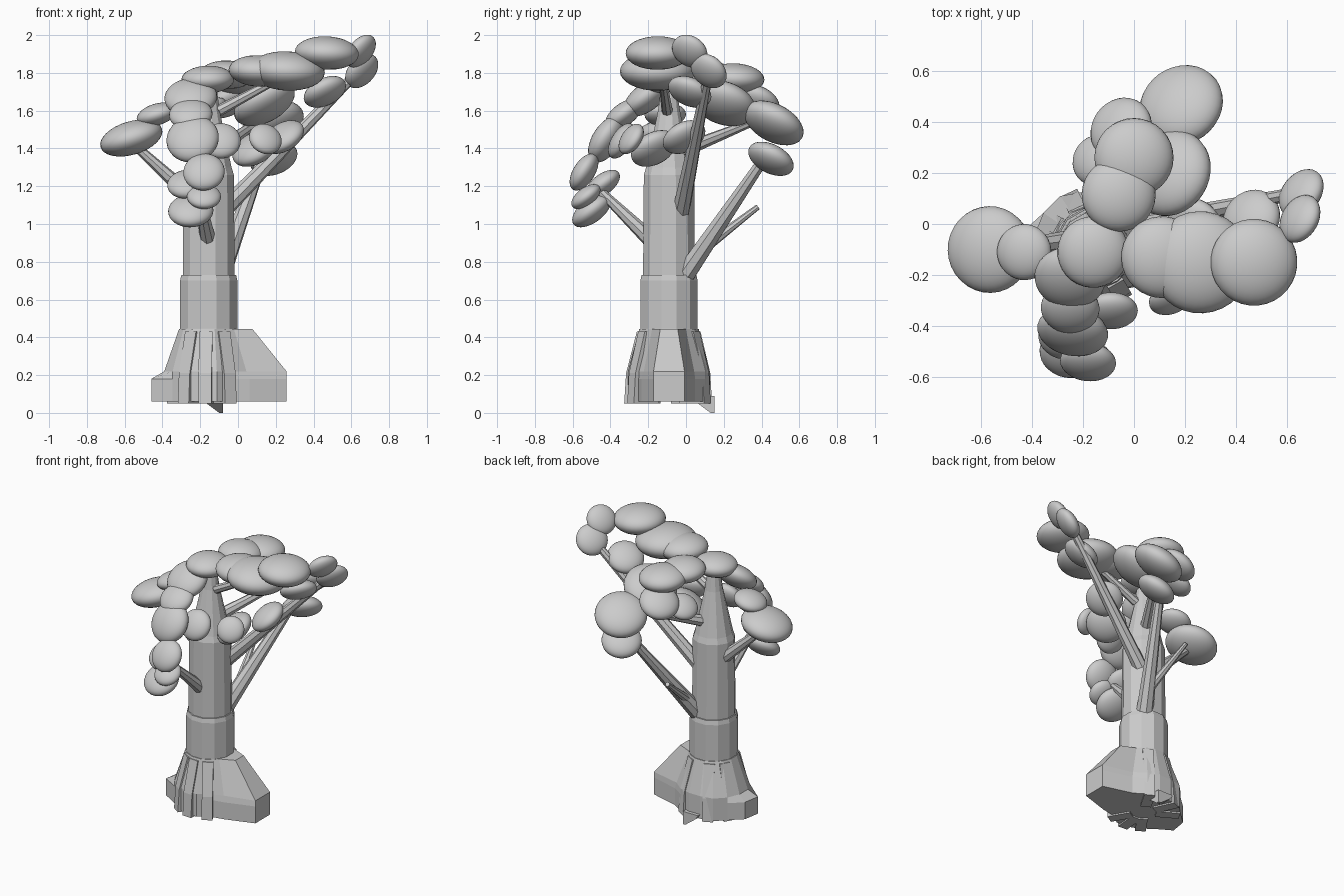
import bpy, bmesh, math
from mathutils import Vector

if "Cube" in bpy.data.objects:
    bpy.data.objects.remove(bpy.data.objects["Cube"])

AXIS = Vector((-.155, -.09, 0))  # trunk axis


def loft(name, rings):
    """Skin a closed solid through equal-length rings of points."""
    bm = bmesh.new()
    vs = [[bm.verts.new(p) for p in r] for r in rings]
    n = len(vs[0])
    for a, b in zip(vs, vs[1:]):
        for i in range(n):
            j = (i + 1) % n
            bm.faces.new((a[i], a[j], b[j], b[i]))
    bm.faces.new(vs[0][::-1])
    bm.faces.new(vs[-1])
    bmesh.ops.recalc_face_normals(bm, faces=bm.faces)
    me = bpy.data.meshes.new(name)
    bm.to_mesh(me)
    bm.free()
    bpy.context.collection.objects.link(bpy.data.objects.new(name, me))


def ring(z, radii):
    """Polygon around the trunk axis, one radius per corner."""
    n = len(radii)
    return [AXIS + Vector((r * math.cos(2 * math.pi * (i + .5) / n),
                           r * math.sin(2 * math.pi * (i + .5) / n), z))
            for i, r in enumerate(radii)]


def branch(name, start, end, radius, sides=8):
    """Faceted limb that halves in width toward its tip."""
    start, end = Vector(start), Vector(end)
    d = end - start
    side = d.cross(Vector((0, 0, 1))).normalized()
    up = side.cross(d).normalized()
    rings = []
    for step in range(4):
        t = step / 3
        c = start + d * t
        turn = [2 * math.pi * k / sides for k in range(sides)]
        rings.append([c + radius * (1 - t / 2) * (side * math.cos(a) + up * math.sin(a)) for a in turn])
    loft(name, rings)


# Trunk: thick lower bole, slimmer upper bole ending in a cone
for name, profile in (("lower_trunk", ((.08, .17), (.45, .157), (.7, .157), (.73, .15))),
                      ("upper_trunk", ((.6, .143), (1.26, .138), (1.3, .125), (1.6, .06), (1.75, .04)))):
    loft(name, [ring(z, [r] * 12) for z, r in profile])

# Flared root base, longest toward +x, narrowing into the bole
foot = [.42, .25, .23, .22, .22, .24, .24, .29, .31, .23, .22, .22, .22, .2, .26, .42]
loft("root_base", [ring(.06, foot), ring(.18, foot),
                   ring(.22, [r if r > .4 else min(r, .24) for r in foot]),
                   ring(.445, [max(.16, r * .56) if r > .4 else .16 for r in foot])])

# Narrow buttress roots lying against the base
for i, degrees in enumerate((-95, -125, -60, 60, 115, 150)):
    a = math.radians(degrees)
    d = Vector((math.cos(a), math.sin(a), 0))
    s = Vector((-d.y, d.x, 0)) * .035
    rings = []
    for out, z in ((.235, .05), (.225, .21), (.168, .43)):
        c = AXIS + Vector((0, 0, z))
        rings.append([c + d * .08 - s, c + d * out - s, c + d * out + s, c + d * .08 + s])
    loft(f"buttress_root_{i}", rings)

# Root tip reaching the ground at the back
loft("root_tip", [[(-.08 - w, .15 - w, z), (-.08, .15 - w, z), (-.08, .15, z), (-.08 - w, .15, z)]
                  for w, z in ((.02, 0), (.1, .06), (.12, .09))])

# Limbs
branch("back_branch", (-.09, 0, .74), (.14, .43, 1.37), .055)
branch("back_twig", (-.06, .08, .86), (-.12, .38, 1.09), .03)
branch("right_branch", (-.1, -.03, 1.05), (.63, .12, 1.8), .048)
branch("left_branch", (-.2, -.06, 1.1), (-.55, -.1, 1.42), .045)
branch("front_branch", (-.155, -.17, .9), (-.21, -.46, 1.18), .045)
branch("upper_back_branch", (-.13, -.04, 1.38), (.12, .38, 1.55), .04)
branch("upper_right_branch", (-.1, -.1, 1.6), (.42, -.14, 1.88), .03)

# Foliage pads: discs leaning away from a focus point chosen per cluster
crown = {
    ("left", -.15, -.09, .3): ((-.565, -.1, 1.455, .17), (-.43, -.11, 1.58, .11)),
    ("top", -.15, -.09, .05): ((-.16, -.11, 1.765, .14), (.26, -.15, 1.81, .2), (.11, -.13, 1.81, .16),
                               (.47, -.15, 1.905, .17), (0, .26, 1.77, .155), (-.06, .115, 1.79, .145)),
    ("upper_front", -.2, .2, .75): ((-.25, -.21, 1.67, .14), (-.25, -.33, 1.58, .115),
                                    (-.27, -.44, 1.21, .105), (-.25, -.5, 1.07, .12),
                                    (-.18, -.53, 1.145, .09)),
    ("steep_front", -.1, .3, 1.6): ((-.24, -.42, 1.45, .14), (-.18, -.54, 1.275, .11),
                                    (-.09, -.34, 1.44, .105), (.145, -.29, 1.45, .09)),
    ("inner_right", .6, .3, .8): ((.09, -.17, 1.4, .13), (.24, -.01, 1.46, .12)),
    ("right", 1.2, -.3, 1.4): ((.65, .02, 1.915, .1), (.655, .12, 1.81, .105)),
    ("back", .6, -.1, .65): ((.46, .02, 1.7, .12), (.14, .2, 1.64, .175), (.185, .465, 1.535, .17),
                             (.19, .45, 1.345, .13), (-.05, .37, 1.65, .13), (-.15, .25, 1.6, .1)),
}
for (side, fx, fy, lean), pads in crown.items():
    for i, (x, y, z, r) in enumerate(pads):
        face = Vector((x - fx, y - fy, 0)).normalized() * lean + Vector((0, 0, 1))
        bpy.ops.mesh.primitive_uv_sphere_add(segments=32, ring_count=16, location=(x, y, z))
        ob = bpy.context.object
        ob.name = f"{side}_foliage_pad_{i}"
        ob.scale = (r, r, r * .52)
        ob.rotation_euler = face.to_track_quat('Z', 'Y').to_euler()
        bpy.ops.object.shade_smooth()
